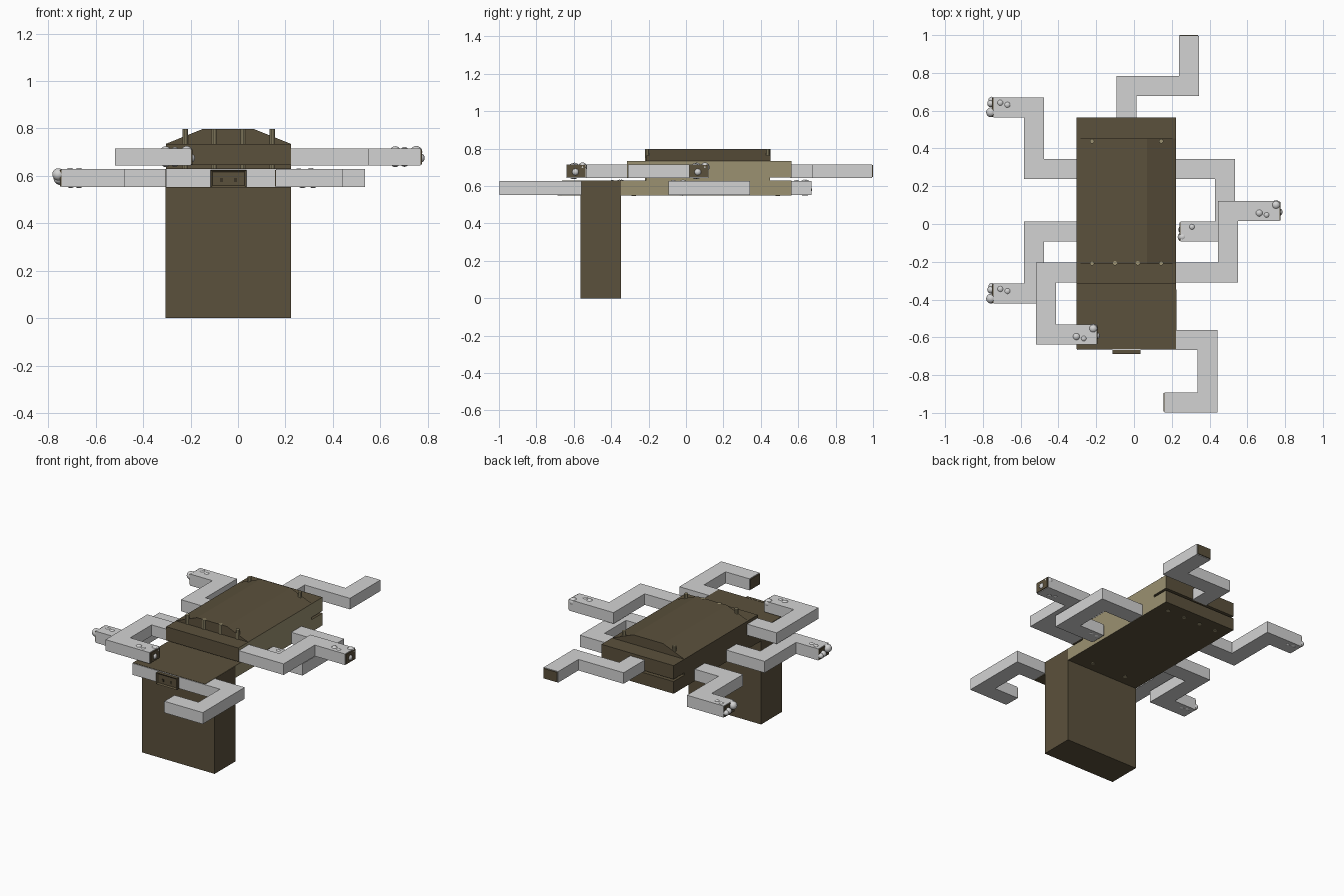
import bpy, bmesh, math
from mathutils import Vector

if "Cube" in bpy.data.objects:
    bpy.data.objects.remove(bpy.data.objects["Cube"])


def material(name, rgb):
    m = bpy.data.materials.new(name)
    m.diffuse_color = (*rgb, 1)
    m.use_nodes = True
    m.node_tree.nodes["Principled BSDF"].inputs["Base Color"].default_value = m.diffuse_color
    return m


BROWN = material("dark brown", (0.105, 0.082, 0.045))
TAN = material("tan", (0.33, 0.285, 0.165))
GREY = material("light grey", (0.65, 0.65, 0.65))
DARK = material("deep brown", (0.045, 0.036, 0.02))


def finish(bm, name, mats):
    bmesh.ops.recalc_face_normals(bm, faces=bm.faces)
    me = bpy.data.meshes.new(name)
    bm.to_mesh(me)
    bm.free()
    for m in mats:
        me.materials.append(m)
    ob = bpy.data.objects.new(name, me)
    bpy.context.collection.objects.link(ob)
    return ob


def prism(name, points, depth, mats):
    """Extrude a closed outline of 3D points along the vector depth."""
    bm = bmesh.new()
    face = bm.faces.new([bm.verts.new(p) for p in points])
    ext = bmesh.ops.extrude_face_region(bm, geom=[face])
    bmesh.ops.translate(bm, vec=depth,
                        verts=[v for v in ext["geom"] if isinstance(v, bmesh.types.BMVert)])
    return finish(bm, name, mats)


def box(name, x0, x1, y0, y1, z0, z1, *mats):
    pts = [(x0, y0, z0), (x1, y0, z0), (x1, y1, z0), (x0, y1, z0)]
    return prism(name, pts, (0, 0, z1 - z0), mats)


def ball(name, centre, r):
    bm = bmesh.new()
    bmesh.ops.create_uvsphere(bm, u_segments=16, v_segments=10, radius=r)
    bmesh.ops.translate(bm, vec=centre, verts=bm.verts)
    for f in bm.faces:
        f.smooth = True
    return finish(bm, name, [GREY])


def pin(name, x, y, z0, z1, r=0.012):
    ring = [(x + r * math.cos(a), y + r * math.sin(a), z0)
            for a in (i * math.tau / 10 for i in range(10))]
    return prism(name, ring, (0, 0, z1 - z0), [TAN])


def paint_right_side(ob):
    for f in ob.data.polygons:
        if f.normal.x > 0.9:
            f.material_index = 1


# Body: foot block, lower and upper slabs with a slot between, bevelled roof
L, R = -0.304, 0.223
box("foot_block", L - 0.001, R + 0.001, -0.563, -0.347, 0, 0.628, BROWN)
for name, y0, y1, z0, z1 in (("lower_slab", -0.662, 0.563, 0.55, 0.63),
                             ("slab_core", -0.215, 0.45, 0.63, 0.645),
                             ("upper_slab", -0.315, 0.563, 0.645, 0.735)):
    paint_right_side(box(name, L, R, y0, y1, z0, z1, BROWN, TAN))
prism("roof", [(L, -0.213, 0.735), (R, -0.213, 0.735), (0.068, -0.213, 0.797),
               (-0.15, -0.213, 0.797)], (0, 0.665, 0), [BROWN])

# Pins through the roof and studs under the body
for x in (-0.222, -0.1, 0.02, 0.144):
    pin("front_pin", x, -0.208, 0.6, 0.798)
    pin("under_stud", x, 0.49, 0.546, 0.56)
for x in (-0.222, 0.144):
    pin("back_pin", x, 0.438, 0.7, 0.798)
for x in (-0.165, 0.085):
    pin("under_stud", x, -0.28, 0.546, 0.56)


# Socket on the front with a recessed face and two holes
def recess(ob, thickness, depth):
    bm = bmesh.new()
    bm.from_mesh(ob.data)
    bm.faces.ensure_lookup_table()
    f = min(bm.faces, key=lambda f: f.calc_center_median().y)
    bmesh.ops.inset_region(bm, faces=[f], thickness=thickness, depth=-depth)
    bm.to_mesh(ob.data)
    bm.free()


recess(box("front_socket", -0.115, 0.035, -0.688, -0.66, 0.55, 0.625, BROWN), 0.012, 0.008)
for x in (-0.07, -0.01):
    box("socket_hole", x - 0.006, x + 0.006, -0.684, -0.679, 0.575, 0.59, DARK)

# Bent arms: mitred square-section bars following a right-angled path
W = 0.053
LOW, HIGH = (0.552, 0.628), (0.643, 0.716)


def arm(name, path, level, hand):
    p = [Vector(q) for q in path]
    dirs = [(b - a).normalized() for a, b in zip(p, p[1:])]
    left = [Vector((-d.y, d.x)) for d in dirs]
    offs = [left[0]] + [a + b for a, b in zip(left, left[1:])] + [left[-1]]
    outline = [a + o * W for a, o in zip(p, offs)]
    outline += [a - o * W for a, o in reversed(list(zip(p, offs)))]
    z0, z1 = level
    prism(name, [(q.x, q.y, z0) for q in outline], (0, 0, z1 - z0), [GREY])
    # dark plate on the free end
    d, n, e = dirs[-1], left[-1], p[-1]
    h = W - 0.004
    cap = [e + n * h, e + n * h + d * 0.006, e - n * h + d * 0.006, e - n * h]
    prism(name + "_end", [(q.x, q.y, z0 + 0.004) for q in cap],
          (0, 0, z1 - z0 - 0.008), [BROWN])
    # balls on the hand: distance back from the end, sideways offset, height, radius
    for back, side, z, r in hand:
        ball(name + "_ball", (e.x - d.x * back, e.y + side, z0 + z), r)


LOW_L = [(-0.012, -0.027, 0.054, 0.026), (-0.012, 0.02, 0.035, 0.02),
         (-0.008, 0.038, 0.028, 0.018), (0.037, 0.024, 0.06, 0.022),
         (0.075, 0.013, 0.06, 0.022), (0.04, 0.024, 0.018, 0.022),
         (0.075, 0.013, 0.018, 0.022)]
LOW_R = [(0.01, -0.028, 0.054, 0.026), (0.005, 0.01, 0.035, 0.018),
         (0.06, 0.025, 0.062, 0.02), (0.025, 0.015, 0.018, 0.022),
         (0.07, 0.02, 0.018, 0.022)]
UP = [(0.018, 0.033, 0.058, 0.025), (0.003, -0.005, 0.032, 0.02),
      (0.107, -0.01, 0.06, 0.022), (0.068, -0.02, 0.06, 0.019),
      (0.107, -0.01, 0.016, 0.022), (0.068, -0.02, 0.016, 0.021)]

arm("back_arm", [(-0.04, 0.56), (-0.04, 0.73), (0.29, 0.73), (0.29, 0.994)], HIGH, [])
arm("front_arm", [(L + 0.001, -0.613), (0.388, -0.613), (0.388, -0.944), (0.161, -0.944)], LOW, [])
arm("left_back_arm", [(L, 0.29), (-0.53, 0.29), (-0.53, 0.618), (-0.745, 0.618)], LOW, LOW_L)
arm("left_middle_arm", [(L, -0.04), (-0.53, -0.04), (-0.53, -0.368), (-0.745, -0.368)], LOW, LOW_L)
arm("left_front_arm", [(L, -0.257), (-0.466, -0.257), (-0.466, -0.586), (-0.198, -0.586)], HIGH, UP)
arm("right_upper_arm", [(R, -0.257), (0.497, -0.257), (0.497, 0.068), (0.77, 0.068)], HIGH, UP)
arm("right_lower_arm", [(R, 0.29), (0.482, 0.29), (0.482, -0.04), (0.247, -0.04)], LOW, LOW_R)
